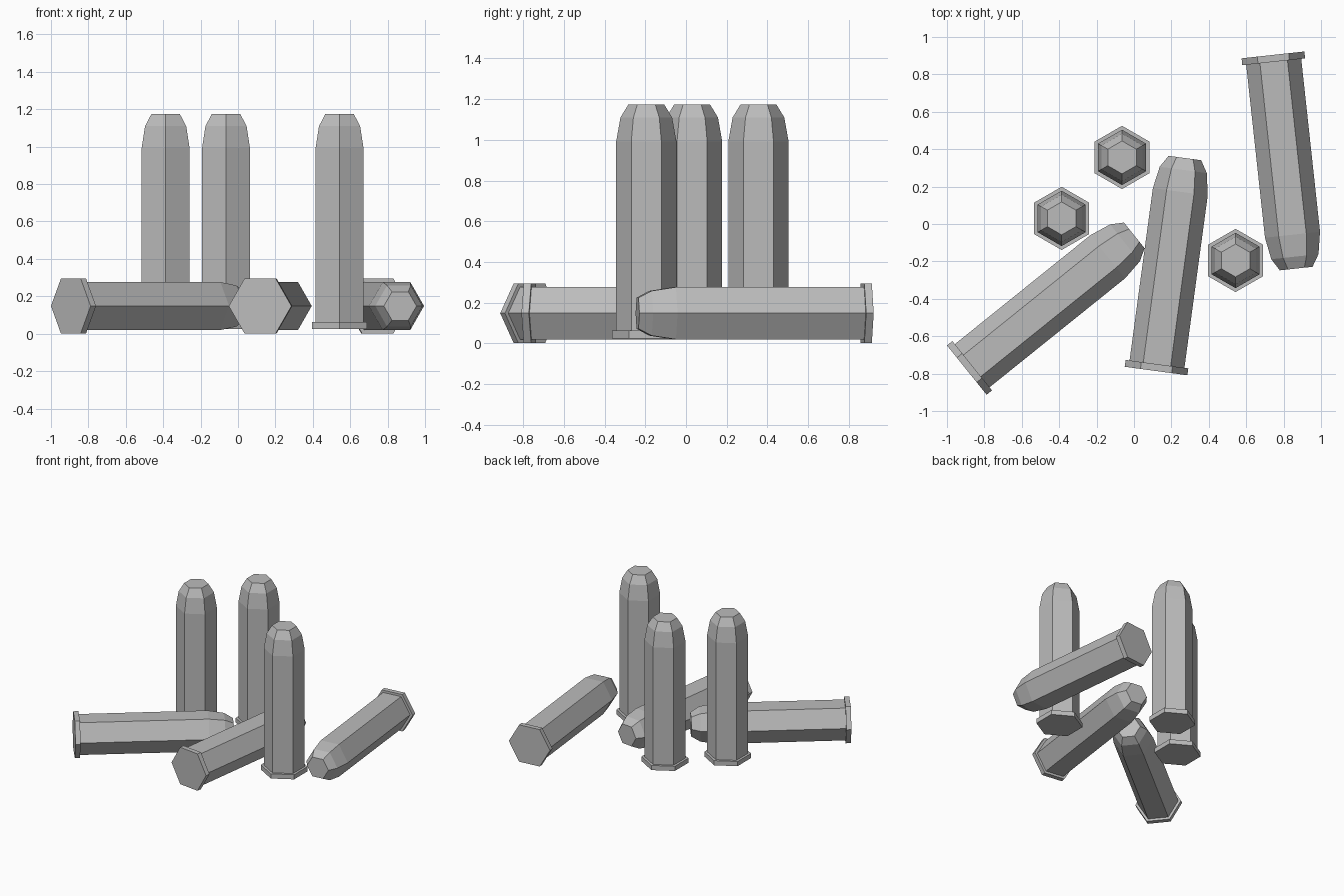
import bpy, bmesh, math
from mathutils import Matrix, Vector

cube = bpy.data.objects.get("Cube")
if cube:
    bpy.data.objects.remove(cube, do_unlink=True)

grey = bpy.data.materials.new("plain_grey")
grey.use_nodes = True
grey.diffuse_color = (0.5, 0.5, 0.5, 1)
grey.node_tree.nodes["Principled BSDF"].inputs["Base Color"].default_value = (0.5, 0.5, 0.5, 1)

SIDES = 6
# (radius, height) from the flanged base to the blunt tip
PROFILE = [(0.169, 0), (0.169, 0.037), (0.148, 0.037),
           (0.148, 0.967), (0.127, 1.085), (0.088, 1.149)]


def cartridge_mesh():
    """Hexagonal cartridge along z, with corners pointing to +y and -y."""
    bm = bmesh.new()
    rings = []
    for radius, height in PROFILE:
        angles = [math.pi / 2 + math.tau * i / SIDES for i in range(SIDES)]
        rings.append([bm.verts.new((radius * math.cos(a), radius * math.sin(a), height))
                      for a in angles])
    for low, high in zip(rings, rings[1:]):
        for i in range(SIDES):
            j = (i + 1) % SIDES
            bm.faces.new((low[i], low[j], high[j], high[i]))
    bm.faces.new(rings[0][::-1])
    bm.faces.new(rings[-1])
    mesh = bpy.data.meshes.new("cartridge")
    bm.to_mesh(mesh)
    bm.free()
    mesh.materials.append(grey)
    return mesh


mesh = cartridge_mesh()


def place(name, base, rotation=None):
    obj = bpy.data.objects.new(name, mesh)
    bpy.context.collection.objects.link(obj)
    obj.matrix_world = Matrix.Translation(base) @ (rotation or Matrix.Identity(4))


# Standing cartridges
for name, x, y in [("left", 0.543, -0.195), ("back", -0.064, 0.356), ("right", -0.387, 0.03)]:
    place("standing_cartridge_" + name, Vector((x, y, 0.025)))

# Lying cartridges: base position and heading, resting on a flat of the flange
for name, x, y, heading in [("right", -0.894, -0.781, 38.8),
                            ("middle", 0.118, -0.786, 82.3),
                            ("left", 0.743, 0.904, -83.8)]:
    turn = Matrix.Rotation(math.radians(heading), 4, "Z") @ Matrix.Rotation(math.pi / 2, 4, "Y")
    place("lying_cartridge_" + name, Vector((x, y, 0.148)), turn)
